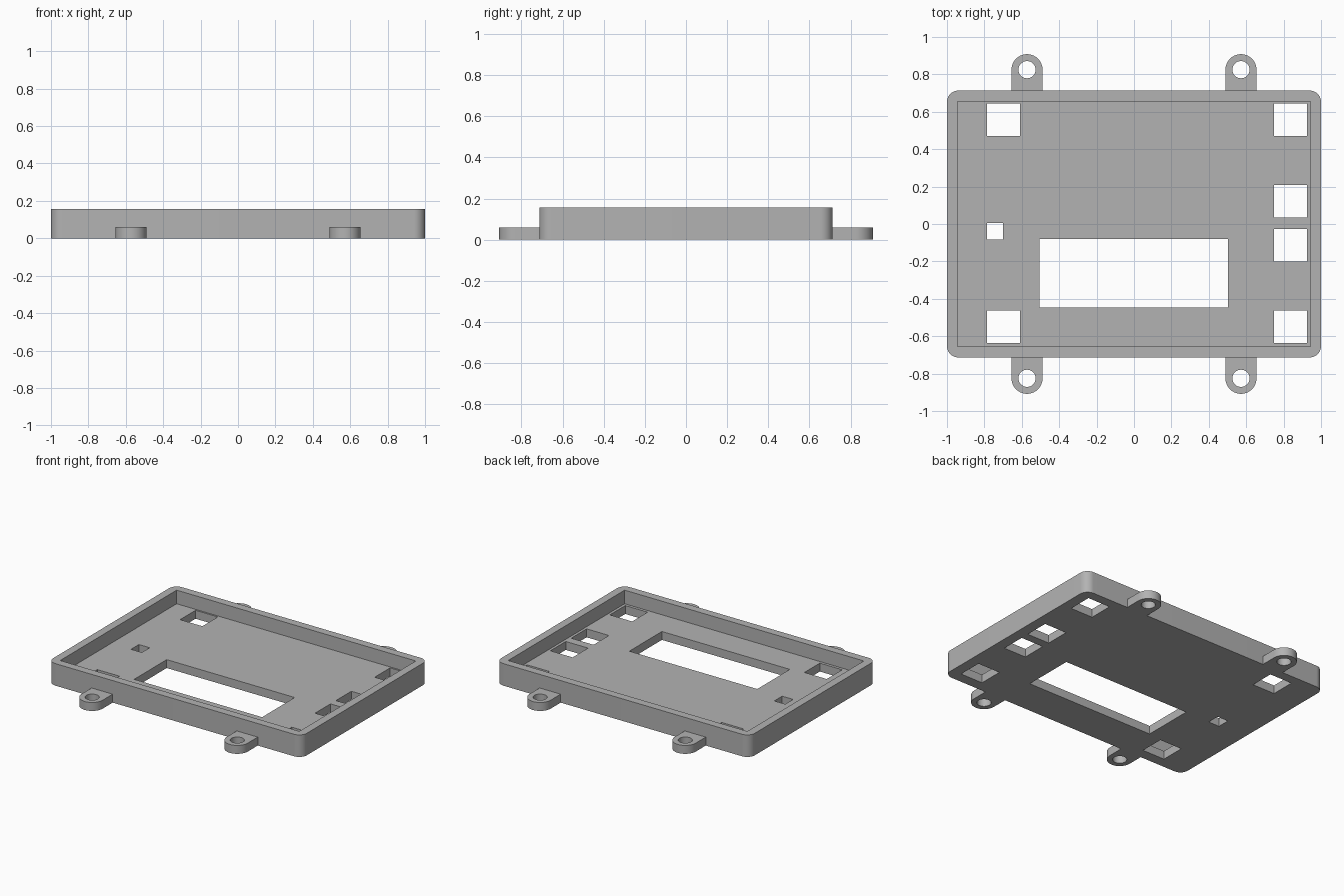
import bpy, bmesh
from math import cos, sin, pi

old = bpy.data.objects.get("Cube")
if old:
    bpy.data.objects.remove(old)

W, D, H = 1.0, 0.713, 0.157       # half width, half depth, height of the tray
FLOOR = 0.06
TAB_X, TAB_Y, TAB_R, BORE_R = 0.572, 0.825, 0.083, 0.046

grey = bpy.data.materials.new("plastic grey")
grey.use_nodes = True
colour = (0.45, 0.45, 0.45, 1)
grey.diffuse_color = colour
grey.node_tree.nodes["Principled BSDF"].inputs["Base Color"].default_value = colour


def arc(cx, cy, r, start, end, n):
    steps = [start + (end - start) * i / n for i in range(n + 1)]
    return [(cx + r * cos(a), cy + r * sin(a)) for a in steps]


def rect(x0, x1, y0, y1):
    return [(x0, y0), (x1, y0), (x1, y1), (x0, y1)]


def prism(name, outline, z0, z1):
    """Extrude a flat outline between two heights."""
    bm = bmesh.new()
    face = bm.faces.new([bm.verts.new((x, y, z0)) for x, y in outline])
    top = bmesh.ops.extrude_face_region(bm, geom=[face])["geom"]
    bmesh.ops.translate(bm, vec=(0, 0, z1 - z0),
                        verts=[v for v in top if isinstance(v, bmesh.types.BMVert)])
    bmesh.ops.recalc_face_normals(bm, faces=bm.faces)
    mesh = bpy.data.meshes.new(name)
    bm.to_mesh(mesh)
    bm.free()
    mesh.materials.append(grey)
    obj = bpy.data.objects.new(name, mesh)
    bpy.context.collection.objects.link(obj)
    return obj


def cut(obj, outline, z0, z1):
    """Subtract a prism and discard the cutter."""
    cutter = prism("cutter", outline, z0, z1)
    mod = obj.modifiers.new("cut", "BOOLEAN")
    mod.operation, mod.solver, mod.object = "DIFFERENCE", "EXACT", cutter
    select(obj)
    bpy.ops.object.modifier_apply(modifier=mod.name)
    bpy.data.objects.remove(cutter)


def select(obj):
    bpy.ops.object.select_all(action="DESELECT")
    obj.select_set(True)
    bpy.context.view_layer.objects.active = obj


def smooth(obj):
    select(obj)
    bpy.ops.object.shade_smooth_by_angle(angle=pi / 6)


# Tray with rounded outer corners and a square-cornered recess
r = 0.06
outline = []
for i, (sx, sy) in enumerate([(1, 1), (-1, 1), (-1, -1), (1, -1)]):
    outline += arc(sx * (W - r), sy * (D - r), r, i * pi / 2, (i + 1) * pi / 2, 12)
tray = prism("tray", outline, 0, H)
cut(tray, rect(-0.943, 0.943, -0.656, 0.656), FLOOR, H + 0.1)

# Openings through the floor: display window, side ports, small sensor port
openings = [rect(-0.506, 0.503, -0.447, -0.08), rect(-0.786, -0.70, -0.083, 0.006)]
for x, y in [(-0.698, 0.557), (-0.698, -0.549), (0.836, 0.557),
             (0.836, 0.121), (0.836, -0.114), (0.836, -0.549)]:
    openings.append(rect(x - 0.088, x + 0.088, y - 0.087, y + 0.087))
for hole in openings:
    cut(tray, hole, -0.1, FLOOR + 0.02)
smooth(tray)

# Four rounded mounting tabs with screw holes
for side, sx in (("left", 1), ("right", -1)):
    for end, sy in (("back", 1), ("front", -1)):
        x, y = sx * TAB_X, sy * TAB_Y
        shape = arc(x, y, TAB_R, 0, sy * pi, 32)
        shape += [(x - TAB_R, sy * D), (x + TAB_R, sy * D)]
        tab = prism(f"{end}_{side}_mounting_tab", shape, 0, FLOOR)
        cut(tab, arc(x, y, BORE_R, 0, 2 * pi, 32)[:-1], -0.1, FLOOR + 0.1)
        smooth(tab)
